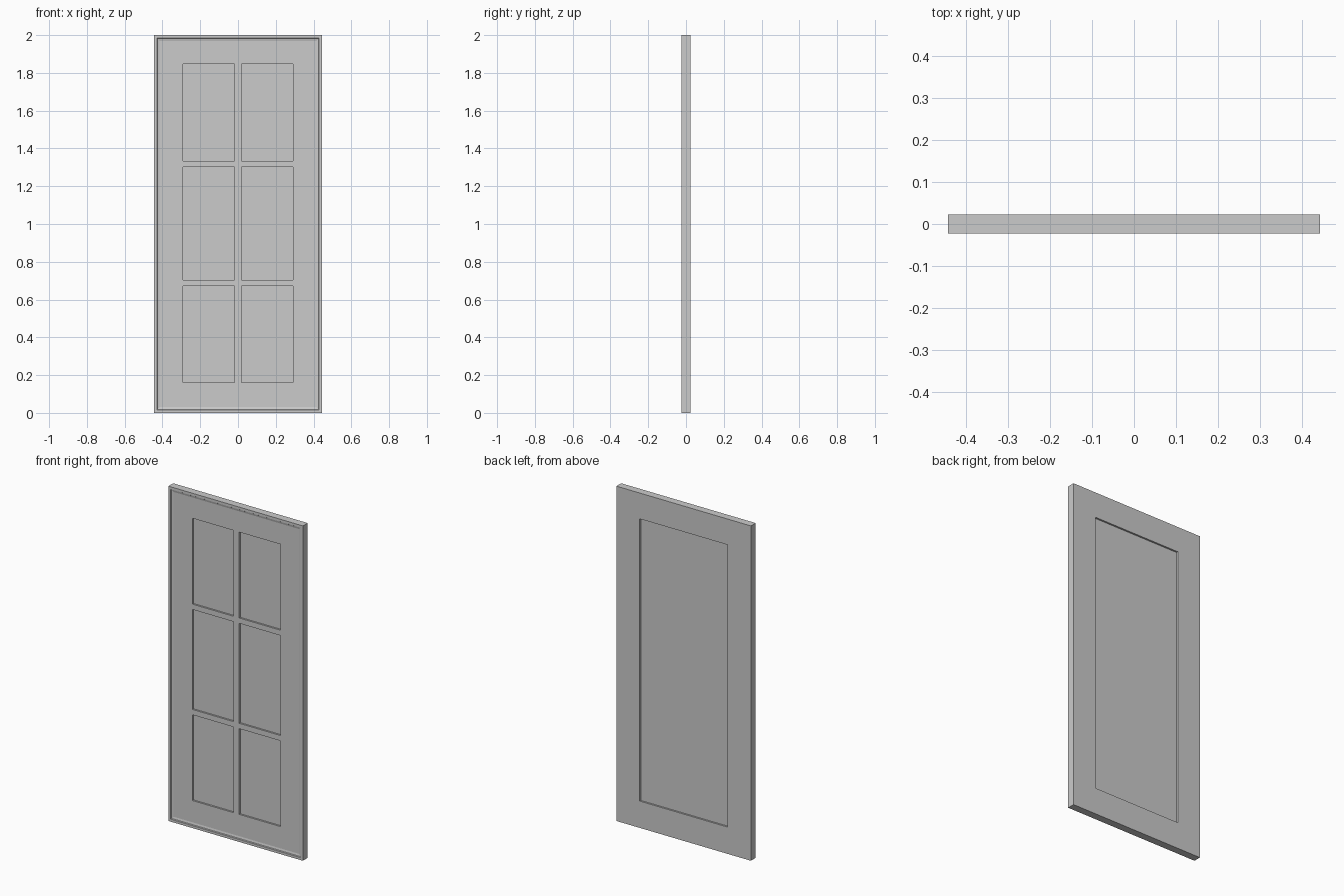
import bpy, bmesh

if "Cube" in bpy.data.objects:
    bpy.data.objects.remove(bpy.data.objects["Cube"])

FRONT, BACK = -0.0225, 0.0225      # outer faces of the door
FIELD = -0.0145                    # front field, sunk inside the edge lip
OPEN = (0.29, 0.16, 1.846)         # glazed opening: half width, bottom, top


def inset(d):
    return (0.4445 - d, d, 2.0 - d)


def finish(name, bm):
    bmesh.ops.recalc_face_normals(bm, faces=bm.faces)
    mesh = bpy.data.meshes.new(name)
    bm.to_mesh(mesh)
    bm.free()
    obj = bpy.data.objects.new(name, mesh)
    bpy.context.collection.objects.link(obj)
    return obj


def rect_sweep(name, section):
    """Join a closed section of (rectangle, y) steps into a mitred frame."""
    bm = bmesh.new()
    loops = []
    for (w, z0, z1), y in section:
        loops.append([bm.verts.new((x, y, z)) for x, z in
                      ((-w, z0), (w, z0), (w, z1), (-w, z1))])
    for i, a in enumerate(loops):
        b = loops[(i + 1) % len(loops)]
        for k in range(4):
            n = (k + 1) % 4
            bm.faces.new((a[k], a[n], b[n], b[k]))
    return finish(name, bm)


def box(name, lo, hi):
    bm = bmesh.new()
    bmesh.ops.create_cube(bm, size=1)
    for v in bm.verts:
        v.co = [hi[i] if v.co[i] > 0 else lo[i] for i in range(3)]
    return finish(name, bm)


# door frame with a raised lip and sloped moulding around the front edge
rect_sweep("door_frame", [
    (inset(0), BACK), (inset(0), FRONT), (inset(0.015), FRONT),
    (inset(0.018), -0.0175), (inset(0.03), FIELD),
    (OPEN, FIELD), (OPEN, BACK)])

# recessed panel behind the glazing bars
w, z0, z1 = OPEN
box("glass_panel", (-w, -0.004, z0), (w, 0.012, z1))

# glazing bars on the front
box("vertical_bar", (-0.018, FIELD, z0), (0.018, -0.003, z1))
for i, z in enumerate((0.688, 1.317)):
    for side, s in (("left", -1), ("right", 1)):
        xs = sorted((s * 0.018, s * w))
        box(f"horizontal_bar_{side}_{i + 1}",
            (xs[0], FIELD, z - 0.016), (xs[1], -0.003, z + 0.016))
